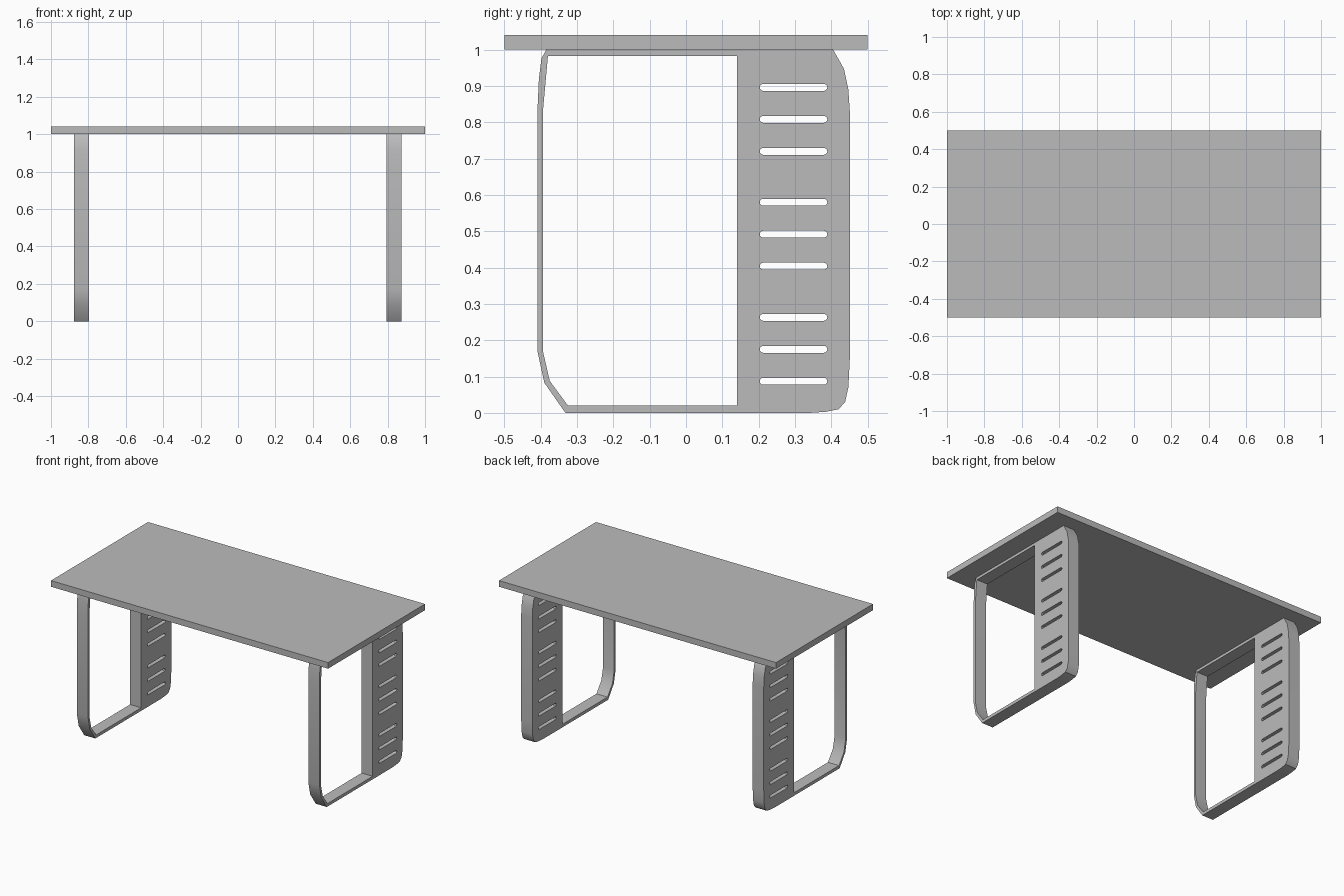
import bpy
import bmesh
import math
from mathutils import Matrix

if "Cube" in bpy.data.objects:
    bpy.data.objects.remove(bpy.data.objects["Cube"], do_unlink=True)

# Single grey finish
grey = bpy.data.materials.new("light grey")
grey.use_nodes = True
colour = (0.5, 0.5, 0.5, 1)
grey.diffuse_color = colour
grey.node_tree.nodes["Principled BSDF"].inputs["Base Color"].default_value = colour

LEG_WIDTH = 0.08

# Side frame outline, as (y, z)
OUTLINE = [(-0.332, 0), (-0.39, 0.083), (-0.409, 0.17), (-0.409, 0.83), (-0.405, 0.92),
           (-0.398, 0.975), (-0.385, 1), (0.405, 1), (0.435, 0.947), (0.447, 0.89),
           (0.451, 0.83), (0.451, 0.15), (0.447, 0.07), (0.438, 0.03), (0.42, 0.01),
           (0.385, 0.003), (0.34, 0)]
# Large opening in front of the panel
OPENING = [(-0.325, 0.02), (-0.375, 0.088), (-0.394, 0.17), (-0.394, 0.83),
           (-0.38, 0.983), (0.14, 0.983), (0.14, 0.02)]


def slot(z, y0=0.203, y1=0.389, r=0.0095, steps=6):
    """Rounded slot outline centred at height z."""
    points = []
    for centre, start in ((y1 - r, -math.pi / 2), (y0 + r, math.pi / 2)):
        for i in range(steps + 1):
            a = start + math.pi * i / steps
            points.append((centre + r * math.cos(a), z + r * math.sin(a)))
    return points


def add_loop(curve, points):
    spline = curve.splines.new("POLY")
    spline.points.add(len(points) - 1)
    for p, (u, v) in zip(spline.points, points):
        p.co = (u, v, 0, 1)
    spline.use_cyclic_u = True


def frame_mesh():
    """Extrude the outline with its holes and stand it upright."""
    curve = bpy.data.curves.new("frame_profile", "CURVE")
    curve.dimensions = "2D"
    curve.fill_mode = "BOTH"
    curve.extrude = LEG_WIDTH / 2
    add_loop(curve, OUTLINE)
    add_loop(curve, OPENING)
    for group in (0.175, 0.492, 0.808):
        for k in (-1, 0, 1):
            add_loop(curve, slot(group + 0.088 * k))
    helper = bpy.data.objects.new("frame_profile", curve)
    bpy.context.collection.objects.link(helper)
    graph = bpy.context.evaluated_depsgraph_get()
    mesh = bpy.data.meshes.new_from_object(helper.evaluated_get(graph))
    bpy.data.objects.remove(helper, do_unlink=True)
    bpy.data.curves.remove(curve)
    bm = bmesh.new()
    bm.from_mesh(mesh)
    bmesh.ops.remove_doubles(bm, verts=bm.verts, dist=0.0001)
    bm.transform(Matrix(((0, 0, 1, 0), (1, 0, 0, 0), (0, 1, 0, 0), (0, 0, 0, 1))))
    bmesh.ops.recalc_face_normals(bm, faces=bm.faces)
    bm.to_mesh(mesh)
    bm.free()
    mesh.materials.clear()
    mesh.materials.append(grey)
    return mesh


# Two matching side frames
mesh = frame_mesh()
for name, x in (("left_leg_frame", 0.834), ("right_leg_frame", -0.837)):
    leg = bpy.data.objects.new(name, mesh.copy())
    leg.location.x = x
    bpy.context.collection.objects.link(leg)
    bpy.ops.object.select_all(action="DESELECT")
    leg.select_set(True)
    bpy.context.view_layer.objects.active = leg
    bpy.ops.object.shade_smooth_by_angle(angle=math.radians(30))
bpy.data.meshes.remove(mesh)

# Table top
bpy.ops.mesh.primitive_cube_add(size=1, location=(0, 0, 1.02))
top = bpy.context.object
top.name = "table_top"
top.scale = (2, 1, 0.04)
bpy.ops.object.transform_apply(location=False, rotation=False, scale=True)
top.data.materials.append(grey)
